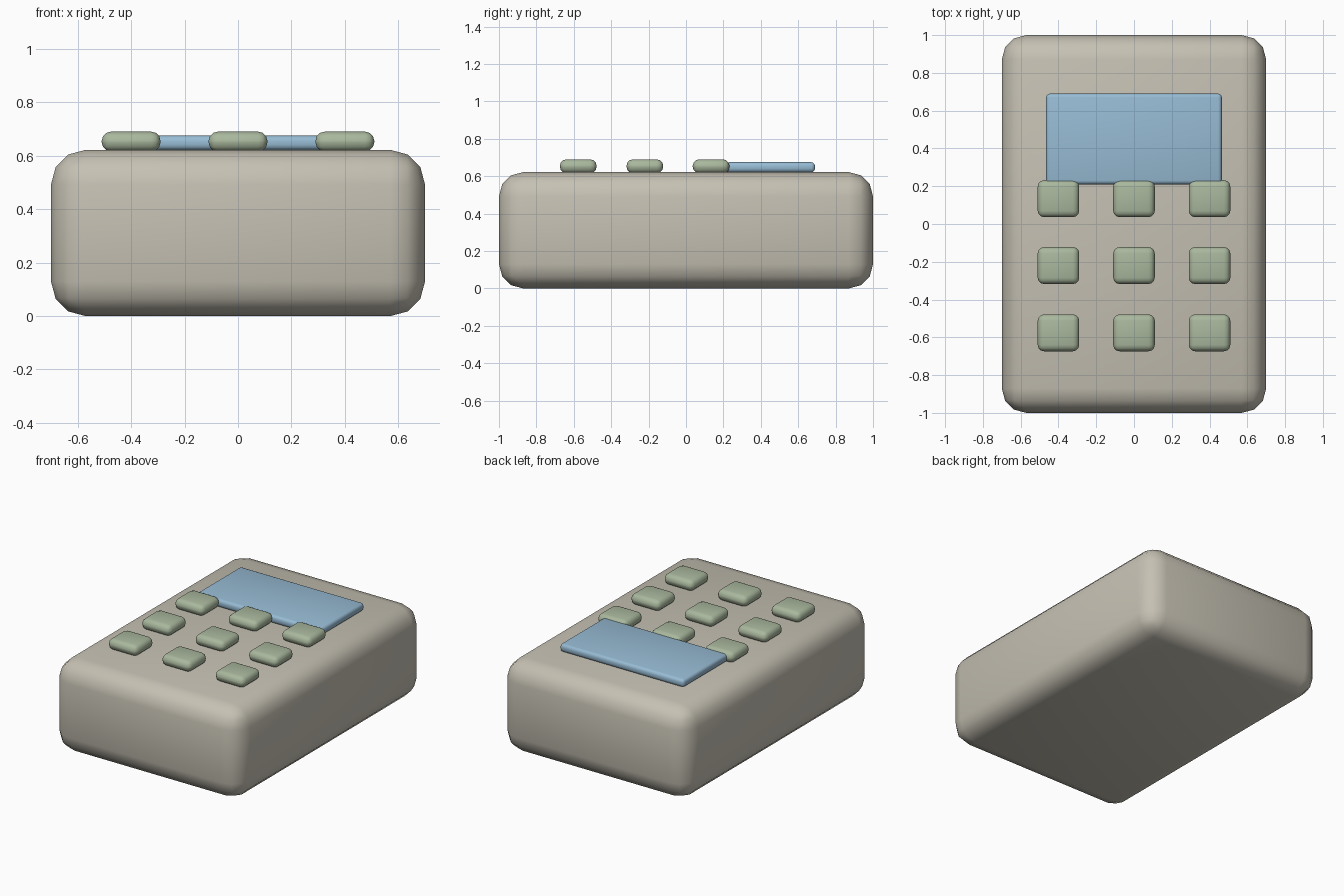
import bpy
import math

if "Cube" in bpy.data.objects:
    bpy.data.objects.remove(bpy.data.objects["Cube"])


def material(name, rgb):
    mat = bpy.data.materials.new(name)
    mat.diffuse_color = (*rgb, 1)
    mat.use_nodes = True
    mat.node_tree.nodes["Principled BSDF"].inputs["Base Color"].default_value = mat.diffuse_color
    return mat


BEIGE = material("warm_beige", (0.56, 0.53, 0.45))
GREEN = material("sage_green", (0.40, 0.48, 0.34))
BLUE = material("pale_blue", (0.31, 0.50, 0.66))


def rounded_box(name, centre, size, radius, mat):
    """Box with rounded edges and smooth shading."""
    bpy.ops.mesh.primitive_cube_add(size=1, location=centre)
    ob = bpy.context.object
    ob.name = name
    ob.scale = size
    bpy.ops.object.transform_apply(location=False, rotation=False, scale=True)
    bevel = ob.modifiers.new("rounding", 'BEVEL')
    bevel.width = radius
    bevel.segments = 3
    bpy.ops.object.modifier_apply(modifier=bevel.name)
    bpy.ops.object.shade_smooth_by_angle(angle=math.radians(40))
    ob.data.materials.append(mat)
    return ob


# Calculator body
rounded_box("body", (0, 0, 0.311), (1.4, 2.0, 0.622), 0.13, BEIGE)

# Display panel
rounded_box("screen", (0, 0.45, 0.648), (0.93, 0.48, 0.054), 0.02, BLUE)

# Three by three keypad
for row, y in enumerate((0.134, -0.22, -0.576)):
    for col, x in enumerate((-0.4, 0, 0.4)):
        rounded_box(f"key_{row}_{col}", (x, y, 0.653), (0.22, 0.196, 0.074), 0.034, GREEN)
